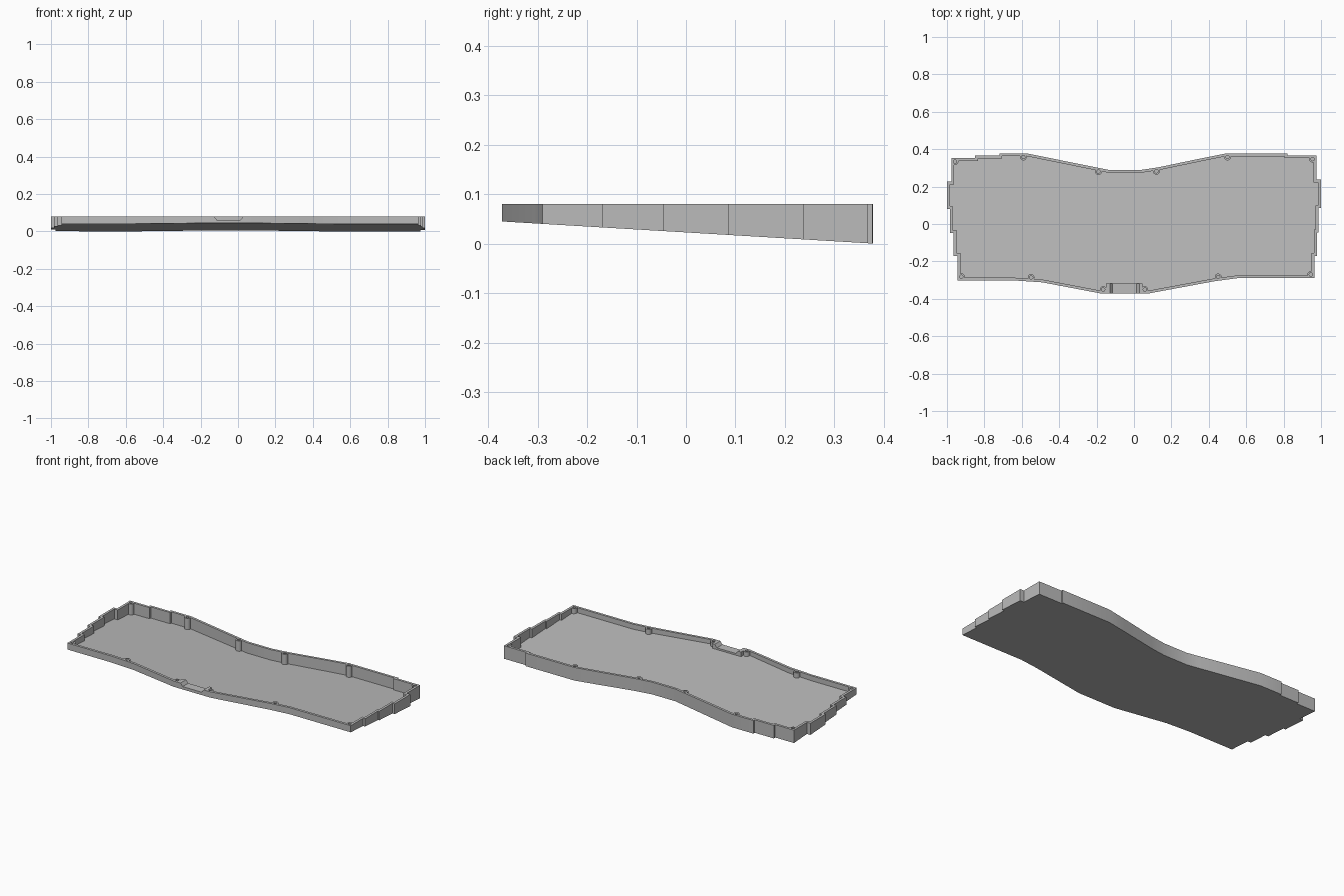
import bpy, bmesh
from mathutils import Vector
from math import radians

if "Cube" in bpy.data.objects:
    bpy.data.objects.remove(bpy.data.objects["Cube"])

RIM, WALL, FLOOR = 0.08, 0.015, 0.01


def underside(y):
    """Height of the sloping underside."""
    return 0.0225 - 0.0595 * y


grey = bpy.data.materials.new("plain grey")
grey.use_nodes = True
grey.diffuse_color = (0.5, 0.5, 0.5, 1)
grey.node_tree.nodes["Principled BSDF"].inputs["Base Color"].default_value = (0.5, 0.5, 0.5, 1)


def make_object(name, bm):
    bmesh.ops.recalc_face_normals(bm, faces=bm.faces)
    mesh = bpy.data.meshes.new(name)
    bm.to_mesh(mesh)
    bm.free()
    mesh.materials.append(grey)
    obj = bpy.data.objects.new(name, mesh)
    bpy.context.scene.collection.objects.link(obj)
    return obj


def prism(name, base, direction):
    """Extrude a flat polygon along a vector."""
    bm = bmesh.new()
    face = bm.faces.new([bm.verts.new(p) for p in base])
    new = bmesh.ops.extrude_face_region(bm, geom=[face])["geom"]
    bmesh.ops.translate(bm, vec=direction,
                        verts=[v for v in new if isinstance(v, bmesh.types.BMVert)])
    return make_object(name, bm)


def cylinder(name, x, y, radius, z0, z1):
    bm = bmesh.new()
    bmesh.ops.create_cone(bm, cap_ends=True, segments=20, radius1=radius,
                          radius2=radius, depth=z1 - z0)
    bmesh.ops.translate(bm, verts=bm.verts, vec=(x, y, (z0 + z1) / 2))
    return make_object(name, bm)


def boolean(target, tool, operation):
    """Apply a boolean and discard the helper."""
    mod = target.modifiers.new("cut", 'BOOLEAN')
    mod.operation, mod.solver, mod.object = operation, 'EXACT', tool
    bpy.context.view_layer.objects.active = target
    bpy.ops.object.modifier_apply(modifier=mod.name)
    bpy.data.objects.remove(tool)


def inset(points, d):
    """Mitred inward offset of a clockwise outline."""
    result = []
    for i, p in enumerate(points):
        a = (p - points[i - 1]).normalized()
        b = (points[(i + 1) % len(points)] - p).normalized()
        na, nb = Vector((a.y, -a.x)), Vector((b.y, -b.x))
        result.append(p + (na + nb) * d / (1 + na.dot(nb)))
    return result


# Stepped, wavy outline, clockwise from the back right corner
back = [(-0.977, 0.353), (-0.85, 0.353), (-0.85, 0.366), (-0.72, 0.366),
        (-0.72, 0.378), (-0.575, 0.378), (-0.2, 0.302), (-0.13, 0.288),
        (0.03, 0.288), (0.13, 0.303), (0.355, 0.35), (0.49, 0.377),
        (0.82, 0.377), (0.82, 0.367), (0.975, 0.367)]
left = [(0.975, 0.237), (1, 0.237), (1, 0.085), (0.986, 0.085), (0.986, -0.045),
        (0.978, -0.045), (0.978, -0.17), (0.965, -0.17), (0.965, -0.29)]
front = [(0.55, -0.29), (0.43, -0.306), (0.075, -0.372), (-0.175, -0.372),
         (-0.49, -0.312), (-0.64, -0.302), (-0.943, -0.302)]
right = [(-0.943, -0.17), (-0.965, -0.17), (-0.965, -0.048), (-0.985, -0.048),
         (-0.985, 0.08), (-1, 0.08), (-1, 0.227), (-0.977, 0.227)]
outer = [Vector(p) for p in back + left + front + right]
inner = inset(outer, WALL)

# Tray: underside, outer wall, rim, inner wall and floor
bm = bmesh.new()
rings = [[bm.verts.new((p.x, p.y, height(p.y))) for p in loop] for loop, height in (
    (outer, underside), (outer, lambda y: RIM), (inner, lambda y: RIM),
    (inner, lambda y: underside(y) + FLOOR))]
for low, high in zip(rings, rings[1:]):
    for i in range(len(low)):
        bm.faces.new((low[i - 1], low[i], high[i], high[i - 1]))
bm.faces.new(rings[0])
bm.faces.new(rings[-1])
tray = make_object("case_tray", bm)

# Block behind the cable opening
block = prism("opening_block", [(-0.15, -0.36, 0.047), (0.045, -0.36, 0.047),
                                (0.045, -0.318, 0.047), (-0.15, -0.318, 0.047)],
              (0, 0, RIM - 0.047))
boolean(tray, block, 'UNION')

# Screw posts around the rim
posts = [(-0.957, 0.333), (-0.592, 0.358), (-0.19, 0.28), (0.12, 0.282),
         (0.50, 0.358), (0.955, 0.347), (-0.923, -0.282), (-0.55, -0.286),
         (-0.165, -0.351), (0.058, -0.351), (0.45, -0.283), (0.945, -0.27)]
for x, y in posts:
    boolean(tray, cylinder("screw_post", x, y, 0.018, underside(y) + 0.005, RIM), 'UNION')
for x, y in posts:
    boolean(tray, cylinder("screw_hole", x, y, 0.009, underside(y) + FLOOR + 0.004, 0.1), 'DIFFERENCE')

# Flared cable opening in the front wall
opening = prism("cable_opening", [(-0.114, -0.4, 0.062), (0.014, -0.4, 0.062),
                                  (0.036, -0.4, 0.09), (-0.136, -0.4, 0.09)], (0, 0.12, 0))
boolean(tray, opening, 'DIFFERENCE')

bpy.ops.object.select_all(action='DESELECT')
tray.select_set(True)
bpy.context.view_layer.objects.active = tray
bpy.ops.object.shade_smooth_by_angle(angle=radians(30))
for face in tray.data.polygons:
    if len(face.vertices) > 8:
        face.use_smooth = False
